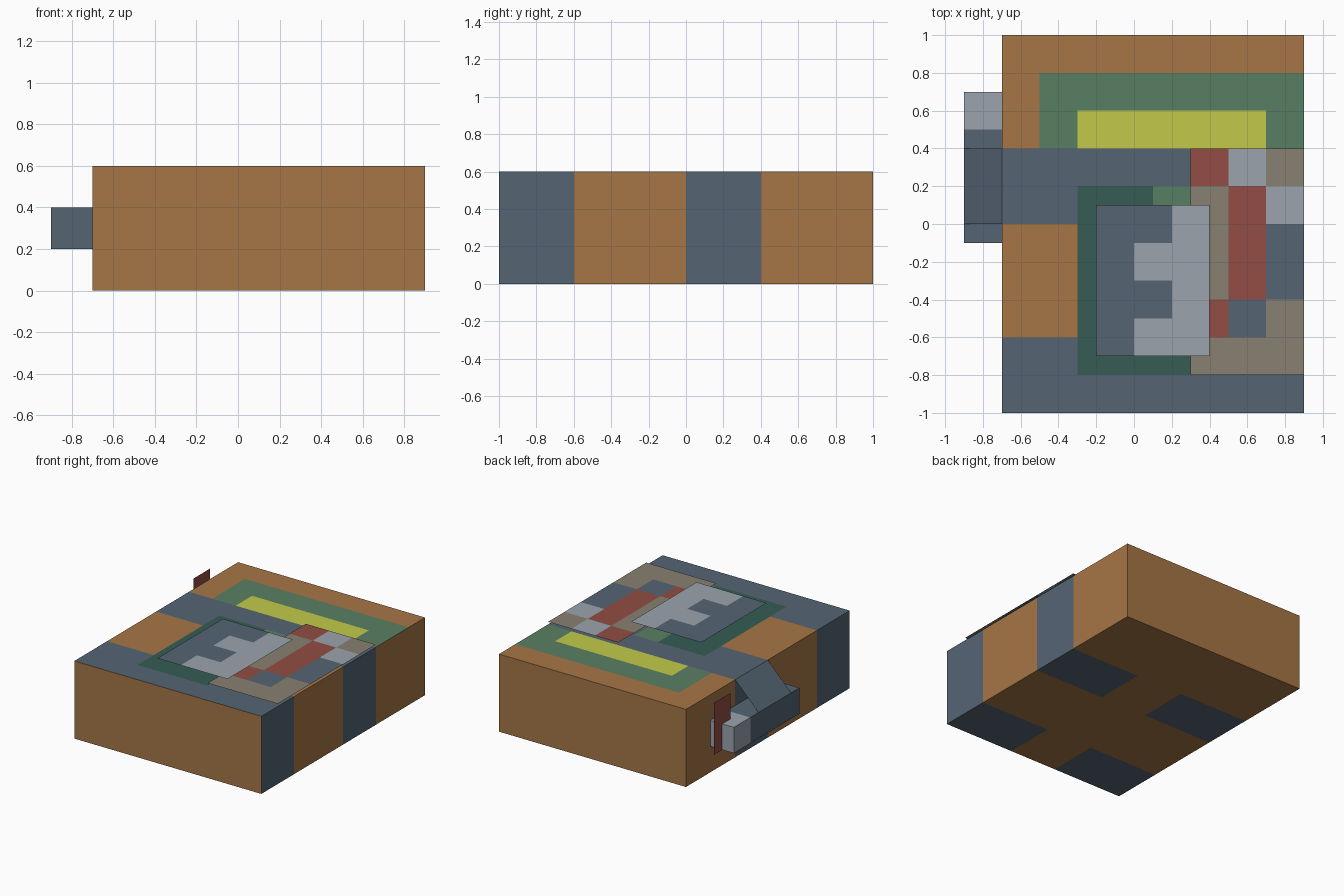
import bpy
import bmesh
from mathutils import Vector

if "Cube" in bpy.data.objects:
    bpy.data.objects.remove(bpy.data.objects["Cube"], do_unlink=True)

# Palette: letter -> (name, sRGB value)
PALETTE = {
    "B": ("leather_brown", "A67646"),
    "S": ("slate_blue", "556574"),
    "G": ("pale_grey", "9BA4AC"),
    "T": ("stone_tan", "898071"),
    "R": ("brick_red", "924D43"),
    "Y": ("lime_yellow", "C2CA48"),
    "L": ("leaf_green", "587F63"),
    "D": ("dark_green", "365C54"),
}
KEYS = list(PALETTE)


def linear(c):
    return c / 12.92 if c <= 0.04045 else ((c + 0.055) / 1.055) ** 2.4


def make_material(name, code):
    rgb = [linear(int(code[i:i + 2], 16) / 255) for i in (0, 2, 4)]
    mat = bpy.data.materials.new(name)
    mat.use_nodes = True
    mat.diffuse_color = (*rgb, 1)
    bsdf = next(n for n in mat.node_tree.nodes if n.type == "BSDF_PRINCIPLED")
    bsdf.inputs["Base Color"].default_value = (*rgb, 1)
    return mat


MATERIALS = {k: make_material(*v) for k, v in PALETTE.items()}


def finish(name, bm, rule):
    """Colour each face with the letter given by the rule and link the object."""
    used = []
    bm.normal_update()
    for face in bm.faces:
        key = rule(face)
        if key not in used:
            used.append(key)
        face.material_index = used.index(key)
    mesh = bpy.data.meshes.new(name)
    bm.to_mesh(mesh)
    bm.free()
    for key in used:
        mesh.materials.append(MATERIALS[key])
    obj = bpy.data.objects.new(name, mesh)
    bpy.context.scene.collection.objects.link(obj)
    return obj


def box(name, low, high, rule, step=0.2):
    """Box cut into square cells along x and y."""
    low, high = Vector(low), Vector(high)
    bm = bmesh.new()
    bmesh.ops.create_cube(bm, size=1)
    for v in bm.verts:
        v.co = (low + high) / 2 + v.co * (high - low)
    for axis in (0, 1):
        normal = Vector((axis == 0, axis == 1, 0))
        for i in range(1, round((high[axis] - low[axis]) / step)):
            geom = bm.verts[:] + bm.edges[:] + bm.faces[:]
            bmesh.ops.bisect_plane(bm, geom=geom, plane_no=normal,
                                   plane_co=low + normal * step * i)
    return finish(name, bm, rule)


def cell(rows, left, back, point):
    """Letter of the pattern cell that holds the point."""
    return rows[int((back - point.y) / 0.2)][int((point.x - left) / 0.2)]


def sheet(name, left, back, z, rows):
    """Thin flat sheet made of square coloured cells."""
    bm = bmesh.new()
    nx, ny = len(rows[0]), len(rows)
    grid = [[bm.verts.new((left + 0.2 * i, back - 0.2 * j, z))
             for i in range(nx + 1)] for j in range(ny + 1)]
    for j in range(ny):
        for i in range(nx):
            bm.faces.new((grid[j + 1][i], grid[j + 1][i + 1],
                          grid[j][i + 1], grid[j][i]))
    return finish(name, bm, lambda f: cell(rows, left, back, f.calc_center_median()))


def panel(name, corners, key):
    bm = bmesh.new()
    bm.faces.new([bm.verts.new(c) for c in corners])
    return finish(name, bm, lambda f: key)


# Main body with side straps and a patterned lid
LID = ["BBBBBBBB",
       "BLLLLLLL",
       "BLYYYYYL",
       "SSSSSSSS",
       "SSDDLSSS",
       "BBDDDBBB",
       "BBDDDBBB",
       "BBDDDBBB",
       "SSDDDSSS",
       "SSSSSSSS"]


def body_colour(face):
    c, n = face.calc_center_median(), face.normal
    if n.z > 0.5:
        return cell(LID, -0.7, 1, c)
    strap = c.y < -0.6 or 0 < c.y < 0.4
    if abs(n.x) > 0.5 and strap:
        return "S"
    if n.z < -0.5 and strap and abs(c.x - 0.1) > 0.2:
        return "S"
    return "B"


box("main_body", (-0.7, -1, 0), (0.9, 1, 0.6), body_colour)

# Loose sheets lying on the lid
sheet("lower_sheet", 0.3, 0.4, 0.62, ["RGT", "TRG", "TRS", "TRS", "RST", "TTT"])
sheet("upper_sheet", -0.2, 0.1, 0.64, ["SSG", "SGG", "SSG", "SGG"])

# Side roll with a pale end
box("side_roll", (-0.9, -0.1, 0.2), (-0.7, 0.7, 0.4),
    lambda f: "G" if f.calc_center_median().y > 0.5 else "S")

# Sloping strap that holds the roll, and the red tab through its end
panel("roll_strap", [(-0.7, 0.4, 0.6), (-0.9, 0.4, 0.4),
                     (-0.9, 0, 0.4), (-0.7, 0, 0.6)], "S")
panel("red_tab", [(-0.8, 0.8, 0.2), (-0.8, 0.6, 0.2),
                  (-0.8, 0.6, 0.6), (-0.8, 0.8, 0.6)], "R")
